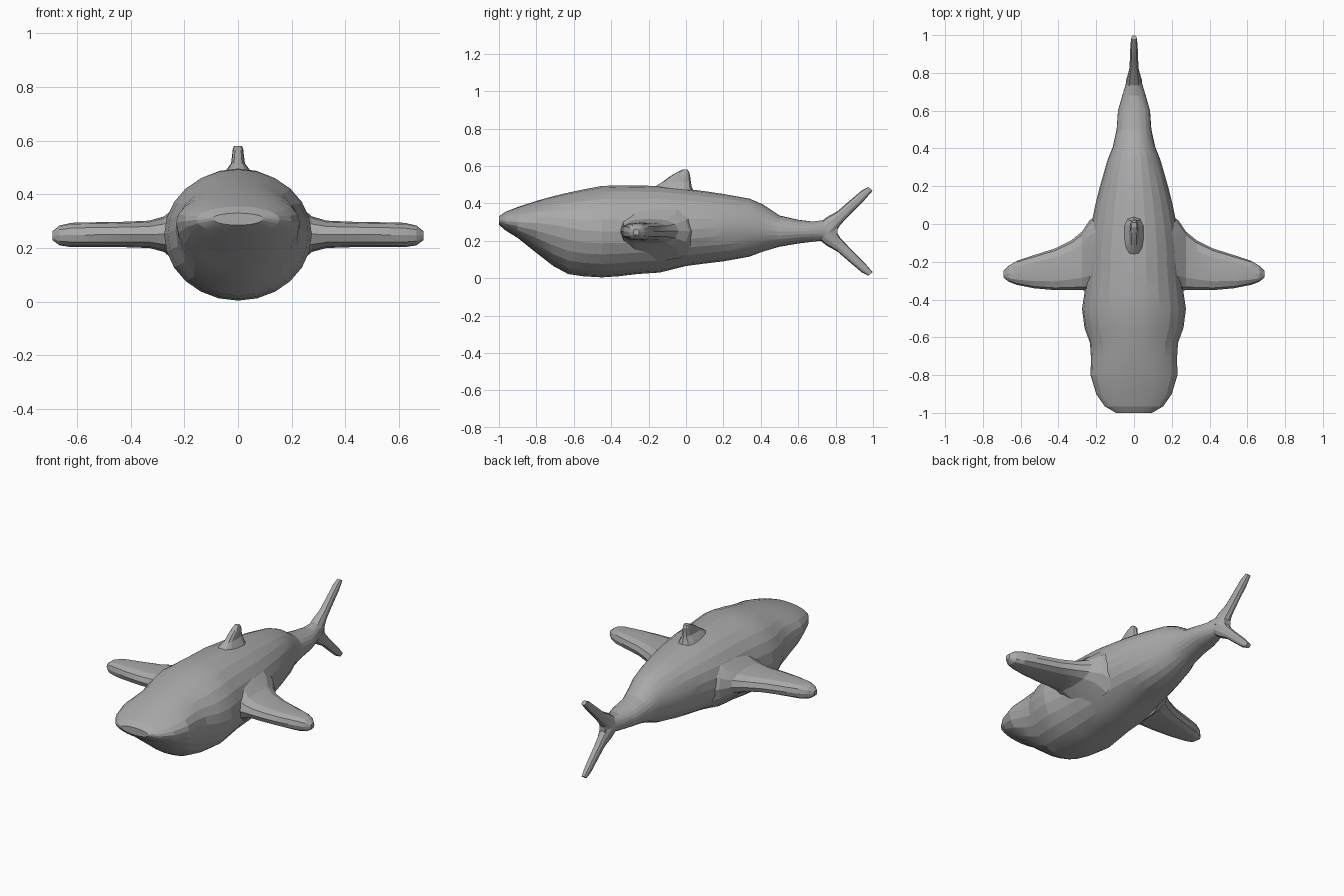
import bpy, bmesh, math
from mathutils import Vector

if "Cube" in bpy.data.objects:
    bpy.data.objects.remove(bpy.data.objects["Cube"])

grey = bpy.data.materials.new("plain grey")
grey.diffuse_color = (0.4, 0.4, 0.4, 1)
grey.use_nodes = True
grey.node_tree.nodes["Principled BSDF"].inputs["Base Color"].default_value = grey.diffuse_color


def loft(name, rings):
    """Skin a list of closed rings of points and cap both ends."""
    bm = bmesh.new()
    loops = [[bm.verts.new(p) for p in ring] for ring in rings]
    n = len(loops[0])
    for a, b in zip(loops, loops[1:]):
        for i in range(n):
            bm.faces.new((a[i], a[(i + 1) % n], b[(i + 1) % n], b[i]))
    bm.faces.new(loops[0])
    bm.faces.new(loops[-1])
    bmesh.ops.recalc_face_normals(bm, faces=bm.faces)
    mesh = bpy.data.meshes.new(name)
    bm.to_mesh(mesh)
    bm.free()
    mesh.materials.append(grey)
    obj = bpy.data.objects.new(name, mesh)
    bpy.context.collection.objects.link(obj)
    bpy.context.view_layer.objects.active = obj
    obj.select_set(True)
    bpy.ops.object.shade_smooth_by_angle(angle=math.radians(14))
    obj.select_set(False)
    return obj


def spow(v, e):
    return math.copysign(abs(v) ** e, v)


def oval(center, u, v, n=12, e=0.8):
    """Rounded ring spanned by half axes u and v."""
    c, u, v = Vector(center), Vector(u), Vector(v)
    return [c + u * spow(math.cos(t), e) + v * spow(math.sin(t), e)
            for t in (2 * math.pi * i / n for i in range(n))]


def body_ring(y, w, low, mid, top, n=24):
    """Body section: separate upper and lower halves meeting at height mid."""
    ring = []
    for i in range(n):
        t = 2 * math.pi * i / n
        h = top - mid if math.sin(t) > 0 else mid - low
        ring.append((w * math.cos(t), y, mid + h * math.sin(t)))
    return ring


# Body: y, half width, bottom, widest height, top
body = [(-1.0, .095, .285, .31, .33), (-.965, .155, .255, .305, .355),
        (-.9, .20, .215, .30, .38), (-.8, .23, .135, .295, .413),
        (-.71, .228, .065, .285, .438), (-.63, .233, .022, .27, .457),
        (-.55, .262, .01, .255, .474), (-.45, .275, .004, .25, .493),
        (-.36, .262, .01, .25, .496), (-.26, .25, .022, .25, .495),
        (-.14, .245, .03, .25, .493), (0, .225, .065, .26, .477),
        (.1, .205, .078, .265, .465), (.2, .18, .09, .27, .45),
        (.34, .14, .115, .27, .425), (.41, .112, .142, .265, .395),
        (.5, .092, .168, .25, .335), (.6, .085, .185, .25, .312),
        (.68, .062, .195, .25, .302), (.76, .038, .205, .25, .315),
        (.81, .02, .22, .25, .30)]
loft("body", [body_ring(*s) for s in body])

# Side fins: distance out, leading edge, trailing edge, bottom, top
fin = [(.17, -.36, .06, .09, .41), (.235, -.355, .02, .15, .352),
       (.275, -.35, -.04, .185, .318), (.33, -.35, -.085, .2, .302),
       (.42, -.35, -.13, .203, .298), (.53, -.34, -.165, .203, .296),
       (.62, -.322, -.195, .203, .294), (.665, -.305, -.222, .21, .284),
       (.692, -.282, -.25, .23, .262)]
for side, label in ((-1, "left"), (1, "right")):
    loft(label + "_side_fin",
         [oval((side * x, (a + b) / 2, (lo + hi) / 2), (0, (b - a) / 2, 0),
               (0, 0, (hi - lo) / 2)) for x, a, b, lo, hi in fin])

# Back fin: height, front edge, rear edge, half thickness
back = [(.455, -.2, .045, .065), (.49, -.165, .03, .045),
        (.515, -.125, .026, .026), (.545, -.085, .022, .022),
        (.565, -.05, .018, .02), (.58, -.02, .008, .015)]
loft("back_fin", [oval((0, (a + b) / 2, z), (0, (b - a) / 2, 0), (t, 0, 0))
                  for z, a, b, t in back])

# Tail lobes: outer edge y, z, inner edge y, z, half thickness
tail = [(.69, .275, .79, .23, .045), (.75, .325, .80, .245, .036),
        (.81, .358, .825, .285, .026), (.87, .41, .885, .348, .022),
        (.94, .469, .955, .418, .02), (.975, .487, .998, .468, .014)]
for sign, label in ((1, "upper"), (-1, "lower")):
    rings = []
    for ya, za, yb, zb, t in tail:
        a = Vector((0, ya, .25 + sign * (za - .25)))
        b = Vector((0, yb, .25 + sign * (zb - .25)))
        rings.append(oval((a + b) / 2, (a - b) / 2, (t, 0, 0), 10))
    loft(label + "_tail_lobe", rings)
